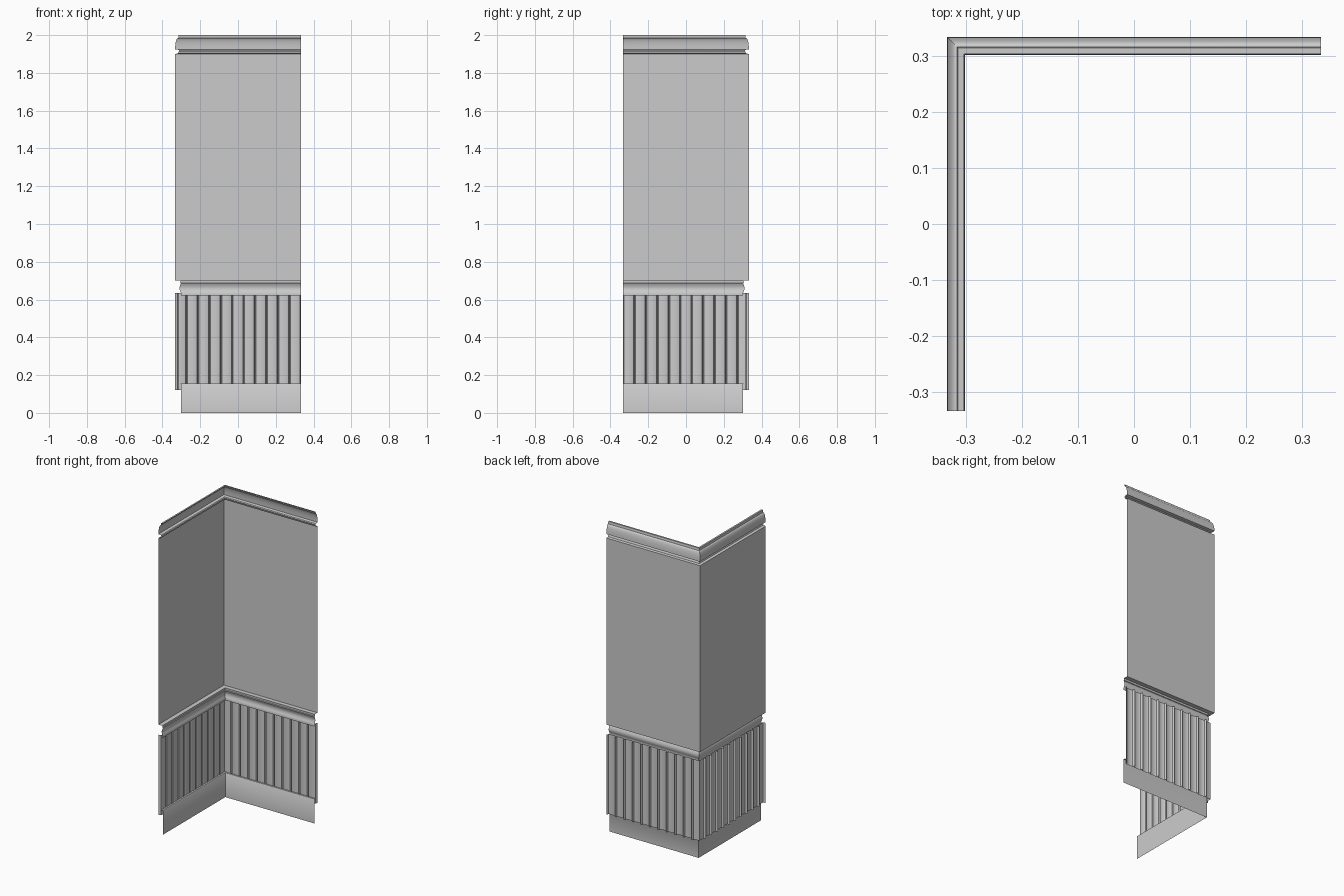
import bpy, math

if "Cube" in bpy.data.objects:
    bpy.data.objects.remove(bpy.data.objects["Cube"])

C = 0.333          # outer wall plane, half the overall width
HEIGHT_SHIFT = 0.0


def make_object(name, verts, faces, smooth=True):
    mesh = bpy.data.meshes.new(name)
    mesh.from_pydata(verts, [], faces)
    mesh.update()
    ob = bpy.data.objects.new(name, mesh)
    bpy.context.collection.objects.link(ob)
    if smooth:
        bpy.ops.object.select_all(action='DESELECT')
        ob.select_set(True)
        bpy.context.view_layer.objects.active = ob
        bpy.ops.object.shade_smooth_by_angle(angle=math.radians(35))
    return ob


def sweep(name, profile):
    """Sweep (depth into room, z) points along both walls, mitred at the corner."""
    n = len(profile)
    verts = [(-C + d, -C, z) for d, z in profile]
    verts += [(-C + d, C - d, z) for d, z in profile]
    verts += [(C, C - d, z) for d, z in profile]
    faces = []
    for s in range(2):
        for i in range(n - 1):
            a, b = s * n + i, (s + 1) * n + i
            faces.append((a, a + 1, b + 1, b))
    return make_object(name, verts, faces)


# plain upper wall
sweep("upper_wall", [(0, 1.90), (0, 0.70)])

# crown: fascia, hollow cove, then a small bead above the wall
cove = [(0.015 * (1 - math.sin(t * math.pi / 12)), 1.925 + 0.06 * math.cos(t * math.pi / 12))
        for t in range(7)]
sweep("crown_moulding", [(0.030, 2.0), (0.019, 2.0), (0.017, 1.985)] + cove +
      [(0.018, 1.922), (0.022, 1.917), (0.018, 1.910), (0.016, 1.903), (0, 1.90)])

# chair rail: ledge, fillet and shallow hollow
hollow = [(0.031 - 0.008 * math.sin(t * math.pi / 8), 0.685 - 0.05 * t / 8) for t in range(9)]
sweep("chair_rail", [(0, 0.70), (0.028, 0.70), (0.027, 0.687)] + hollow + [(0.030, 0.622)])

# skirting board with its top ledge
sweep("skirting_board", [(0.018, 0.155), (0.029, 0.155), (0.032, 0.150), (0.032, 0)])

# grooved planks: plan profile extruded upward, mirrored about the corner diagonal
FACE, PITCH, HALF = 0.017, 2 * C / 11, 0.005
plan = [(C, 0.0)]
for k in range(11):
    right = C - k * PITCH
    left = right - PITCH
    if k == 10:
        plan += [(right - HALF, FACE - 0.003), (right - 2 * HALF, FACE), (-C + FACE, FACE)]
    else:
        plan += [(right - HALF, FACE - 0.003), (right - 2 * HALF, FACE),
                 (left + 2 * HALF, FACE), (left + HALF, FACE - 0.003), (left, 0.0)]
for name, flip in (("back_planks", False), ("left_planks", True)):
    verts = []
    for z in (0.12, 0.635):
        for x, d in plan:
            y = C - d
            verts.append((-y, -x, z) if flip else (x, y, z))
    n = len(plan)
    faces = [(i, i + n, i + n + 1, i + 1) if not flip else (i, i + 1, i + n + 1, i + n)
             for i in range(n - 1)]
    make_object(name, verts, [f[::-1] for f in faces])
